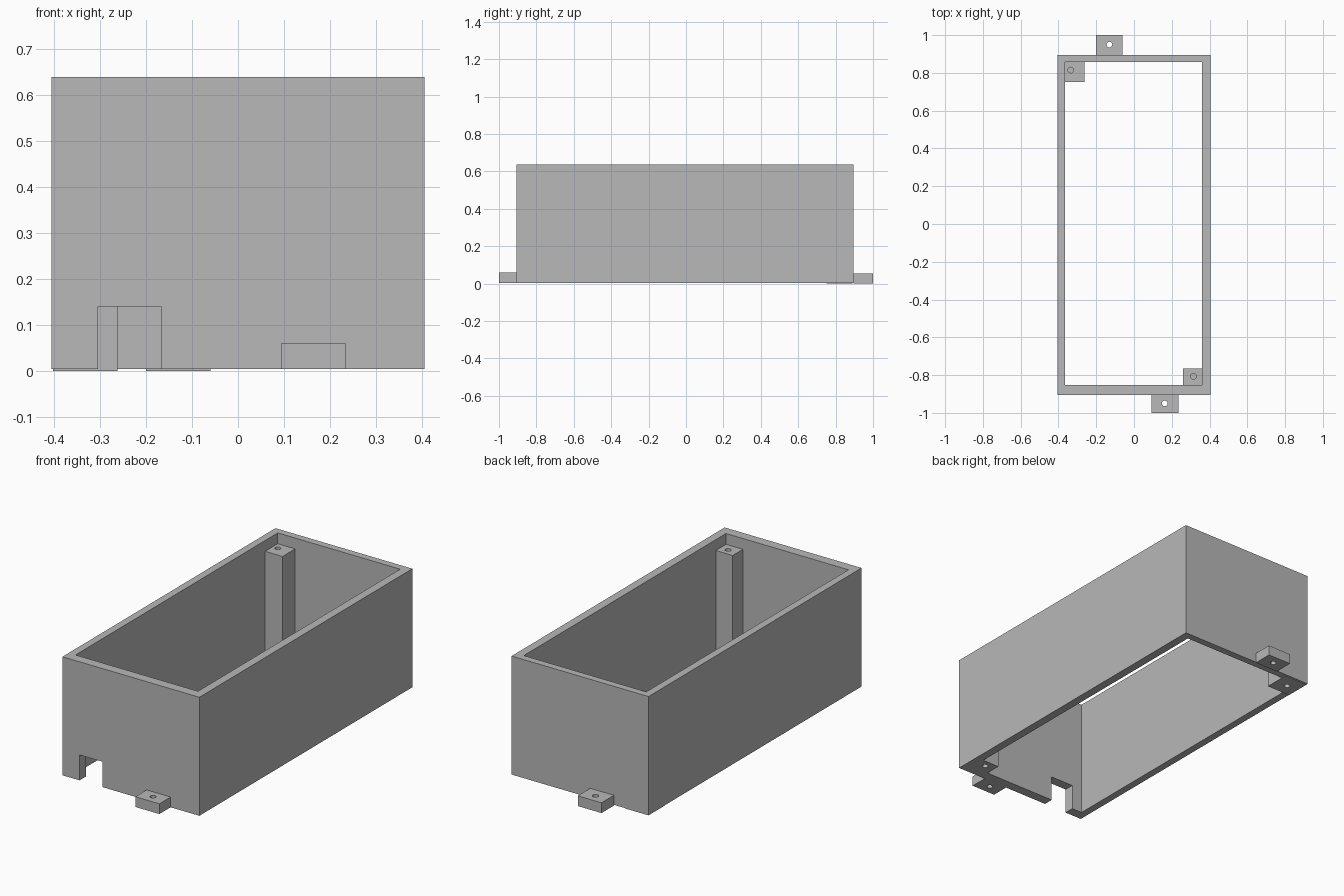
import bpy

if "Cube" in bpy.data.objects:
    bpy.data.objects.remove(bpy.data.objects["Cube"], do_unlink=True)

grey = bpy.data.materials.new("plain grey")
grey.use_nodes = True
colour = (0.48, 0.48, 0.48, 1)
grey.diffuse_color = colour
grey.node_tree.nodes["Principled BSDF"].inputs["Base Color"].default_value = colour


def block(name, low, high):
    """Axis-aligned block between two corners."""
    centre = [(a + b) / 2 for a, b in zip(low, high)]
    bpy.ops.mesh.primitive_cube_add(size=1, location=centre)
    ob = bpy.context.object
    ob.name = name
    ob.scale = [b - a for a, b in zip(low, high)]
    bpy.ops.object.transform_apply(location=True, rotation=False, scale=True)
    ob.data.materials.append(grey)
    return ob


def drill(name, x, y, low, high, radius=0.015):
    """Upright round cutter."""
    bpy.ops.mesh.primitive_cylinder_add(vertices=24, radius=radius, depth=high - low,
                                        location=(x, y, (low + high) / 2))
    ob = bpy.context.object
    ob.name = name
    ob.data.materials.append(grey)
    return ob


def cut(ob, *cutters):
    """Subtract the cutters, then discard them."""
    for cutter in cutters:
        mod = ob.modifiers.new("cut", "BOOLEAN")
        mod.operation = "DIFFERENCE"
        mod.solver = "EXACT"
        mod.object = cutter
        bpy.context.view_layer.objects.active = ob
        bpy.ops.object.modifier_apply(modifier=mod.name)
        bpy.data.objects.remove(cutter, do_unlink=True)


BASE, TOP = 0.004, 0.638

# Walls, open at top and bottom, with a cable notch in the front
housing = block("housing_walls", (-0.405, -0.905, BASE), (0.405, 0.895, TOP))
cut(housing,
    block("cavity", (-0.365, -0.852, -0.1), (0.36, 0.857, 0.8)),
    block("notch", (-0.304, -1, -0.1), (-0.167, -0.8, 0.14)))

# Corner screw posts with blind holes at both ends
posts = [
    ("back_post", (-0.402, 0.751, 0), (-0.262, 0.891, 0.58), (-0.335, 0.815)),
    ("front_post", (0.26, -0.852, BASE), (0.36, -0.766, 0.58), (0.315, -0.806)),
]
for name, low, high, (x, y) in posts:
    post = block(name, low, high)
    cut(post, drill("top_hole", x, y, 0.48, 0.7), drill("bottom_hole", x, y, -0.1, 0.1))

# Mounting tabs with through holes
tabs = [
    ("back_tab", (-0.2, 0.895, 0), (-0.06, 1, 0.055), (-0.13, 0.95)),
    ("front_tab", (0.093, -1, BASE), (0.235, -0.905, 0.059), (0.163, -0.95)),
]
for name, low, high, (x, y) in tabs:
    cut(block(name, low, high), drill("tab_hole", x, y, -0.1, 0.2))
